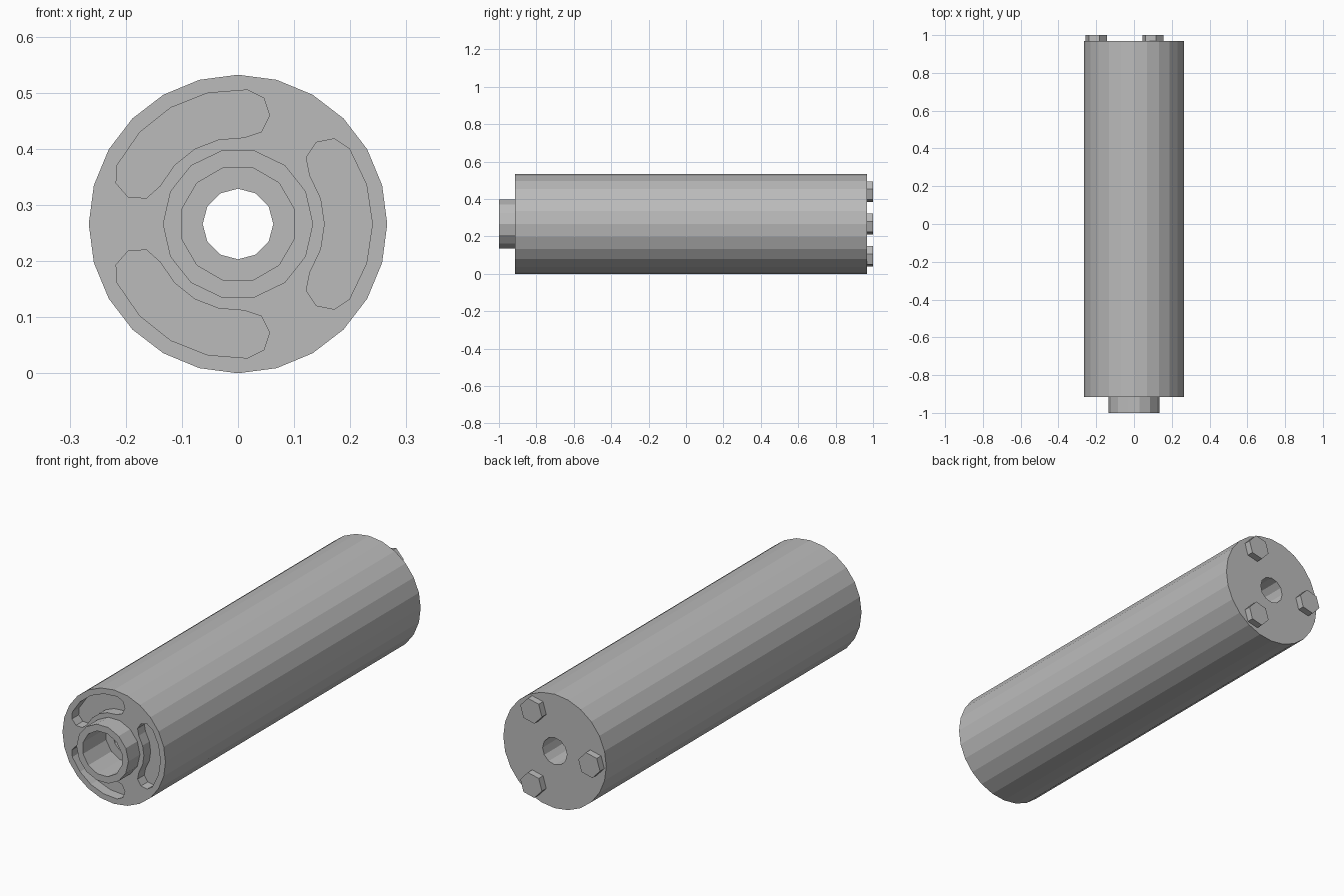
import bpy, bmesh
from math import sin, cos, pi, radians

cube = bpy.data.objects.get("Cube")
if cube:
    bpy.data.objects.remove(cube, do_unlink=True)

AXIS_Z = 0.266
FRONT, BACK = -0.915, 0.968

steel = bpy.data.materials.new("grey steel")
steel.use_nodes = True
GREY = (0.5, 0.5, 0.5, 1)
steel.diffuse_color = GREY
steel.node_tree.nodes["Principled BSDF"].inputs["Base Color"].default_value = GREY


def polar(r, a, cx=0, cz=0):
    return cx + r * cos(a), cz + r * sin(a)


def polygon(sides, r, turn=0, cx=0, cz=0):
    return [polar(r, turn + 2 * pi * i / sides, cx, cz) for i in range(sides)]


def prism(name, outline, y0, y1):
    """Extrude an x-z outline around the cylinder axis from y0 to y1."""
    bm = bmesh.new()
    face = bm.faces.new([bm.verts.new((x, y0, z + AXIS_Z)) for x, z in outline])
    ext = bmesh.ops.extrude_face_region(bm, geom=[face])
    for v in ext["geom"]:
        if isinstance(v, bmesh.types.BMVert):
            v.co.y = y1
    bmesh.ops.recalc_face_normals(bm, faces=bm.faces)
    mesh = bpy.data.meshes.new(name)
    bm.to_mesh(mesh)
    bm.free()
    mesh.materials.append(steel)
    obj = bpy.data.objects.new(name, mesh)
    bpy.context.collection.objects.link(obj)
    return obj


def combine(target, tool, operation):
    """Apply a boolean, then discard the tool."""
    mod = target.modifiers.new("cut", "BOOLEAN")
    mod.operation, mod.object, mod.solver = operation, tool, "EXACT"
    bpy.context.view_layer.objects.active = target
    bpy.ops.object.modifier_apply(modifier=mod.name)
    bpy.data.objects.remove(tool, do_unlink=True)


def kidney(middle, half, r=0.197, w=0.0425, steps=4):
    """Curved slot outline with round ends, centred on an angle."""
    fr = [i / steps for i in range(steps + 1)]
    outer = [polar(r + w, middle - half + 2 * half * t) for t in fr]
    inner = [polar(r - w, middle + half - 2 * half * t) for t in fr]
    a, b = middle + half, middle - half
    cap_a = [polar(w, a + pi * t, *polar(r, a)) for t in fr[1:-1]]
    cap_b = [polar(w, b + pi + pi * t, *polar(r, b)) for t in fr[1:-1]]
    return outer + cap_a + inner + cap_b


# Main barrel with the front collar
body = prism("barrel", polygon(24, 0.266), FRONT, BACK)
combine(body, prism("collar", polygon(14, 0.134), -1, FRONT + 0.05), "UNION")

# Stepped bore: wide mouth, narrow hole right through
combine(body, prism("mouth", polygon(12, 0.1035, pi / 12), -1.1, -0.83), "DIFFERENCE")
combine(body, prism("through_hole", polygon(12, 0.063), -1.2, 1.2), "DIFFERENCE")

# Three shallow curved slots in the front face
for i in range(3):
    slot = prism("slot", kidney(i * 2 * pi / 3, radians(34)), FRONT - 0.05, FRONT + 0.05)
    combine(body, slot, "DIFFERENCE")

# Three hexagonal bolt heads on the back face
for i in range(3):
    x, z = polar(0.2, pi / 3 + i * 2 * pi / 3)
    prism(f"bolt_head_{i + 1}", polygon(6, 0.0575, radians(13), x, z), BACK - 0.005, 1)
